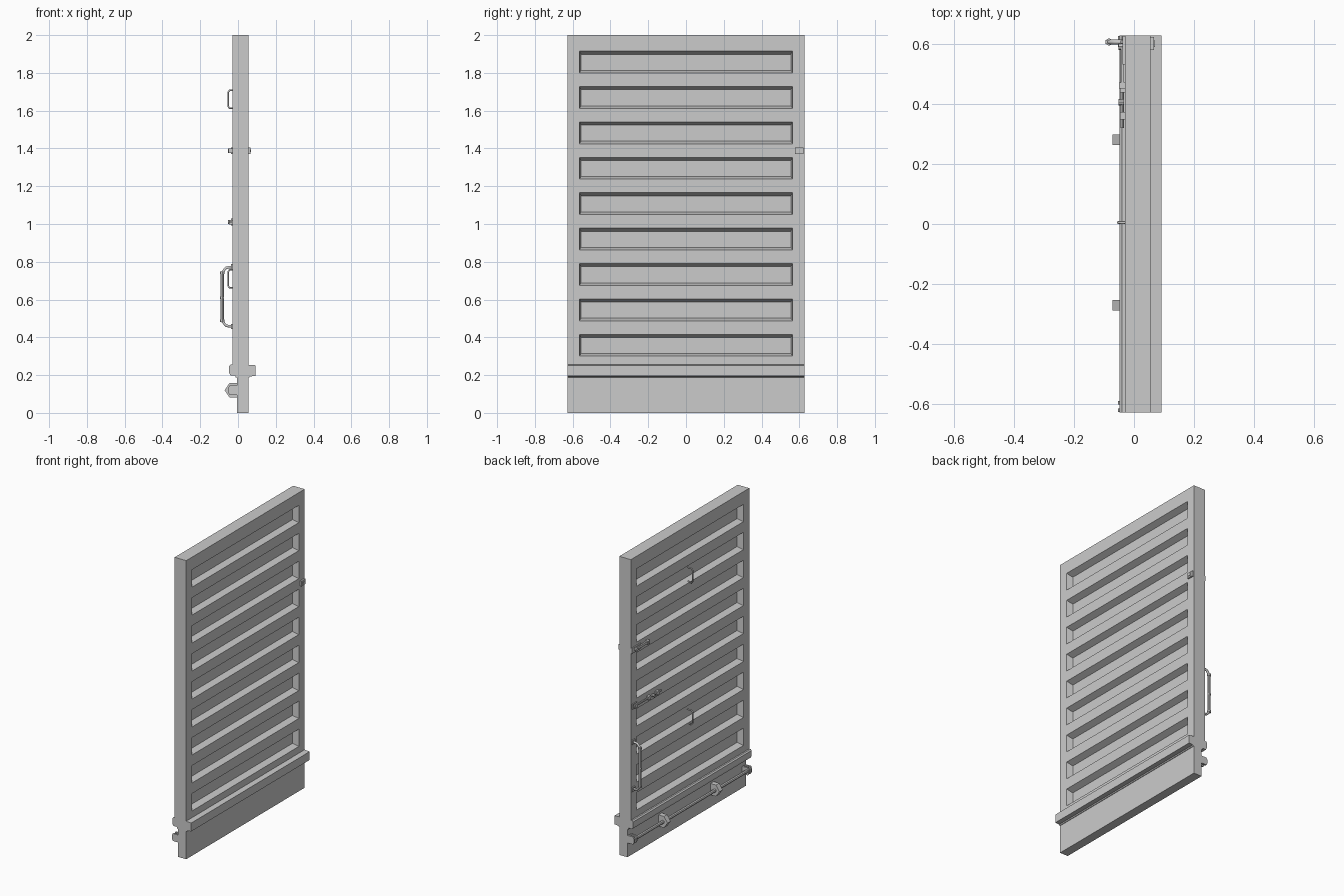
import bpy, bmesh, math
from mathutils import Vector

if "Cube" in bpy.data.objects:
    bpy.data.objects.remove(bpy.data.objects["Cube"])

X0, X1, W = -0.03, 0.055, 0.627      # panel back, panel face, half width


def finish(name, bm):
    bmesh.ops.remove_doubles(bm, verts=bm.verts, dist=1e-5)
    bmesh.ops.recalc_face_normals(bm, faces=bm.faces)
    me = bpy.data.meshes.new(name)
    bm.to_mesh(me)
    bm.free()
    ob = bpy.data.objects.new(name, me)
    bpy.context.collection.objects.link(ob)
    return ob


def quad(bm, pts):
    bm.faces.new([bm.verts.new(p) for p in pts])


def box(name, x0, x1, y0, y1, z0, z1):
    return prism(name, [(x0, z0), (x1, z0), (x1, z1), (x0, z1)], y0, y1)


def prism(name, profile, y0, y1):
    """Extrude an x-z profile along y."""
    bm = bmesh.new()
    a = [bm.verts.new((x, y0, z)) for x, z in profile]
    b = [bm.verts.new((x, y1, z)) for x, z in profile]
    n = len(profile)
    bm.faces.new(a)
    bm.faces.new(b[::-1])
    for i in range(n):
        bm.faces.new((a[i], a[(i + 1) % n], b[(i + 1) % n], b[i]))
    return finish(name, bm)


def rod(name, p, q, r, sides=8):
    p, q = Vector(p), Vector(q)
    bm = bmesh.new()
    bmesh.ops.create_cone(bm, cap_ends=True, segments=sides, radius1=r, radius2=r,
                          depth=(q - p).length)
    rot = (q - p).to_track_quat('Z', 'Y').to_matrix()
    for v in bm.verts:
        v.co = rot @ v.co + (p + q) / 2
    return finish(name, bm)


def tube(name, pts, r, res=1):
    cu = bpy.data.curves.new(name, 'CURVE')
    cu.dimensions = '3D'
    cu.bevel_depth = r
    cu.bevel_resolution = res
    cu.use_fill_caps = True
    sp = cu.splines.new('POLY')
    sp.points.add(len(pts) - 1)
    for s, p in zip(sp.points, pts):
        s.co = (*p, 1)
    ob = bpy.data.objects.new(name, cu)
    bpy.context.collection.objects.link(ob)
    return ob


# Main panel with nine tapered pockets on each face
bm = bmesh.new()
ZB, ZT, PY, PH, D = 0.24, 2.0, 0.565, 0.058, 0.04
slots = [0.358 + 0.1874 * i for i in range(9)]
for x, s in ((X0, 1), (X1, -1)):
    def flat(y0, y1, z0, z1):
        quad(bm, [(x, y0, z0), (x, y1, z0), (x, y1, z1), (x, y0, z1)])
    flat(-W, -PY, ZB, ZT)
    flat(PY, W, ZB, ZT)
    edges = [ZB] + [z for c in slots for z in (c - PH, c + PH)] + [ZT]
    for i in range(0, len(edges), 2):
        flat(-PY, PY, edges[i], edges[i + 1])
    for c in slots:
        outer = [(x, -PY, c - PH), (x, PY, c - PH), (x, PY, c + PH), (x, -PY, c + PH)]
        xi, yi = x + s * D, PY - 0.01
        inner = [(xi, -yi, c - PH + 0.014), (xi, yi, c - PH + 0.014),
                 (xi, yi, c + PH - 0.017), (xi, -yi, c + PH - 0.017)]
        quad(bm, inner)
        for i in range(4):
            j = (i + 1) % 4
            quad(bm, [outer[i], outer[j], inner[j], inner[i]])
for y in (-W, W):
    quad(bm, [(X0, y, ZB), (X1, y, ZB), (X1, y, ZT), (X0, y, ZT)])
for z in (ZB, ZT):
    quad(bm, [(X0, -W, z), (X1, -W, z), (X1, W, z), (X0, W, z)])
finish("louvred_panel", bm)

# Kick board and projecting ledge
box("kick_board", -0.005, X1, -W, W, 0, 0.2)
prism("ledge", [(-0.012, 0.187), (0.058, 0.187), (0.064, 0.193), (0.092, 0.196),
                (0.092, 0.252), (0.055, 0.255), (-0.04, 0.255), (-0.048, 0.248),
                (-0.048, 0.215), (-0.04, 0.198), (-0.015, 0.198)], -W, W)

# Locking rod with two guide brackets and forked ends
RX, RZ = -0.037, 0.12
rod("lock_rod", (RX, -0.62, RZ), (RX, 0.62, RZ), 0.011)
for y in (-0.27, 0.28):
    prism("rod_guide", [(-0.071, 0.12), (-0.045, 0.158), (-0.004, 0.158),
                        (-0.004, 0.082), (-0.045, 0.082)], y - 0.017, y + 0.017)
for s in (-1, 1):
    for a, b in ((0.588, 0.6), (0.613, 0.625)):
        prism("rod_fork", [(-0.053, 0.11), (-0.045, 0.095), (-0.004, 0.095),
                           (-0.004, 0.145), (-0.045, 0.145), (-0.053, 0.13)],
              min(s * a, s * b), max(s * a, s * b))

# Large grab handle with thicker grip and foot plates
HY = 0.605
tube("grab_handle", [(-0.03, HY, 0.457), (-0.062, HY, 0.461), (-0.083, HY, 0.485),
                     (-0.083, HY, 0.745), (-0.062, HY, 0.769), (-0.03, HY, 0.773)], 0.008)
rod("handle_grip", (-0.083, HY, 0.495), (-0.083, HY, 0.735), 0.0095)
for z in (0.488, 0.742):
    rod("grip_collar", (-0.083, HY, z - 0.007), (-0.083, HY, z + 0.007), 0.012)
for z in (0.457, 0.773):
    box("handle_foot", -0.038, -0.028, HY - 0.016, HY + 0.016, z - 0.014, z + 0.014)

# Two small pull loops on the centre line
for z in (0.71, 1.66):
    tube("pull_loop", [(-0.012, 0.005, z - 0.047), (-0.045, 0.005, z - 0.047),
                       (-0.052, 0.005, z - 0.038), (-0.052, 0.005, z + 0.038),
                       (-0.045, 0.005, z + 0.047), (-0.012, 0.005, z + 0.047)], 0.005)

# Upper latch wrapping the panel edge
box("latch_face_clip", 0.05, 0.066, 0.578, 0.622, 1.37, 1.405)
box("latch_pin", 0.064, 0.07, 0.588, 0.61, 1.38, 1.395)
box("latch_plate", -0.038, -0.029, 0.53, 0.625, 1.37, 1.405)
box("latch_arm", -0.044, -0.034, 0.45, 0.6, 1.38, 1.397)
rod("latch_pivot", (-0.052, 0.59, 1.388), (-0.03, 0.59, 1.388), 0.012)
box("latch_tip", -0.05, -0.012, 0.45, 0.47, 1.376, 1.4)

# Lower sliding bolt
box("bolt_plate", -0.037, -0.029, 0.57, 0.615, 0.993, 1.028)
rod("bolt_bar", (-0.039, 0.32, 1.01), (-0.039, 0.61, 1.01), 0.006)
for y in (0.36, 0.45, 0.59):
    box("bolt_keeper", -0.047, -0.012, y - 0.012, y + 0.012, 0.998, 1.022)
rod("bolt_knob", (-0.052, 0.405, 1.01), (-0.034, 0.405, 1.01), 0.011)
# Small end barb of the handle
rod("handle_rivet", (-0.094, HY, 0.61), (-0.075, HY, 0.61), 0.006)
